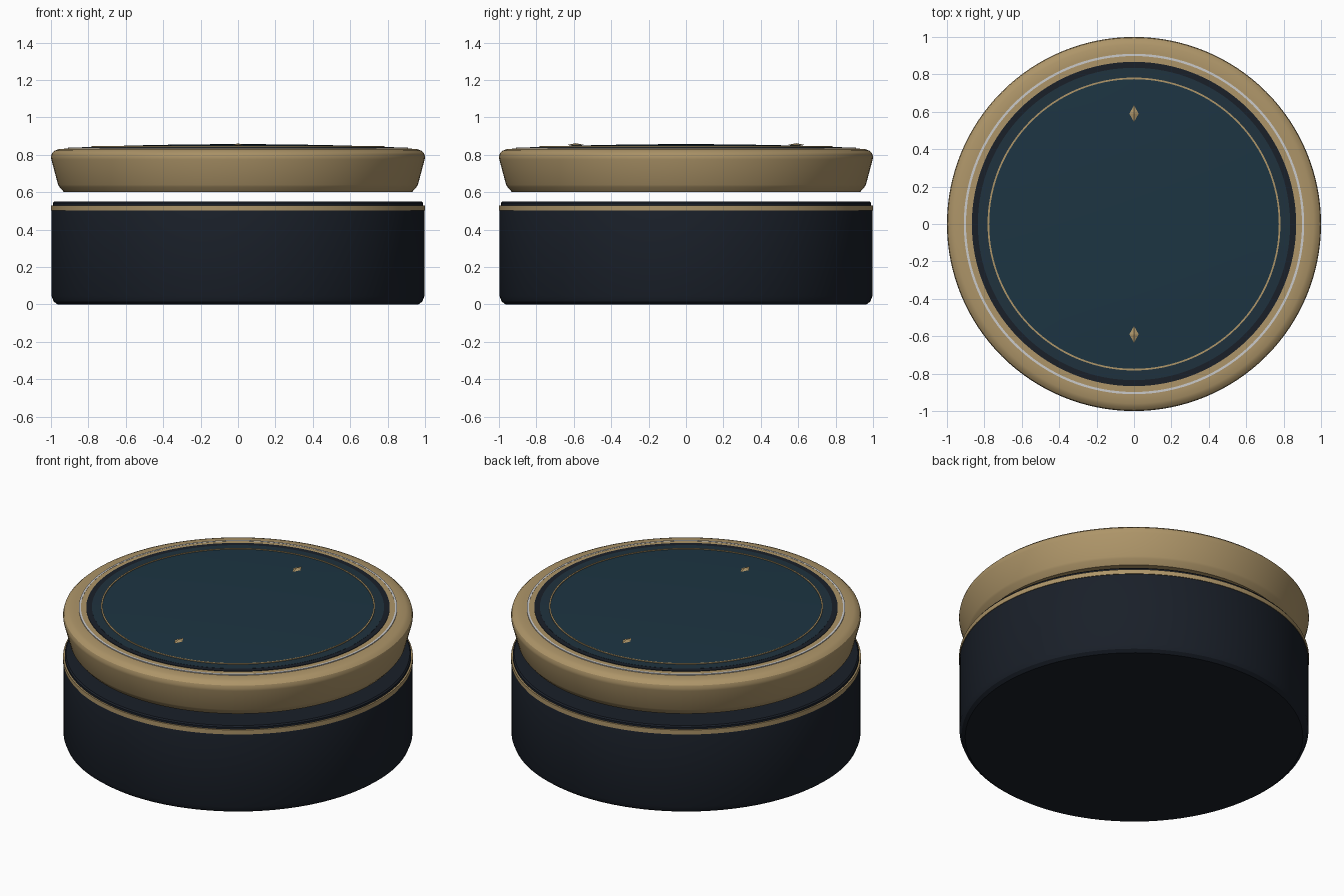
import bpy, bmesh, math

if "Cube" in bpy.data.objects:
    bpy.data.objects.remove(bpy.data.objects["Cube"])

SEG = 128


def material(name, color):
    m = bpy.data.materials.new(name)
    m.diffuse_color = (*color, 1)
    m.use_nodes = True
    m.node_tree.nodes["Principled BSDF"].inputs["Base Color"].default_value = m.diffuse_color
    return m


NAVY = material("navy", (0.010, 0.014, 0.022))
GOLD = material("gold", (0.42, 0.30, 0.14))
TEAL = material("teal", (0.012, 0.035, 0.055))
TEAL_EDGE = material("teal_edge", (0.014, 0.032, 0.048))
SILVER = material("silver", (0.55, 0.55, 0.55))


def finish(name, bm, mat, smooth=True):
    bmesh.ops.recalc_face_normals(bm, faces=bm.faces)
    me = bpy.data.meshes.new(name)
    bm.to_mesh(me)
    bm.free()
    ob = bpy.data.objects.new(name, me)
    bpy.context.collection.objects.link(ob)
    me.materials.append(mat)
    if smooth:
        bpy.ops.object.select_all(action='DESELECT')
        ob.select_set(True)
        bpy.context.view_layer.objects.active = ob
        bpy.ops.object.shade_smooth_by_angle(angle=math.radians(30))
    return ob


def lathe(name, profile, mat, closed=False):
    """Spin an (r, z) profile round z; r = 0 makes a pole."""
    bm = bmesh.new()
    rings = []
    for r, z in profile:
        if r == 0:
            rings.append([bm.verts.new((0, 0, z))] * SEG)
        else:
            rings.append([bm.verts.new((r * math.cos(2 * math.pi * i / SEG),
                                        r * math.sin(2 * math.pi * i / SEG), z))
                          for i in range(SEG)])
    pairs = list(zip(rings, rings[1:]))
    if closed:
        pairs.append((rings[-1], rings[0]))
    for a, b in pairs:
        for i in range(SEG):
            j = (i + 1) % SEG
            bm.faces.new(list(dict.fromkeys((a[i], a[j], b[j], b[i]))))
    return finish(name, bm, mat)


def ring(name, r0, r1, z0, z1, mat):
    return lathe(name, [(r0, z0), (r1, z0), (r1, z1), (r0, z1)], mat, True)


# base body with chamfered foot and inset top rim
lathe("base_body", [(0, 0), (0.965, 0), (0.985, 0.015), (0.997, 0.045), (0.997, 0.50),
                    (0.99, 0.525), (0.99, 0.543), (0.982, 0.55), (0, 0.55)], NAVY)
# gold band round the base
ring("base_band", 0.97, 1.0, 0.502, 0.53, GOLD)

# floating gold lid, flared upward with a rounded shoulder
lathe("lid_body", [(0, 0.60), (0.93, 0.60), (0.955, 0.628), (0.962, 0.64), (0.998, 0.775),
                   (1.0, 0.79), (0.995, 0.808), (0.98, 0.822), (0.96, 0.83),
                   (0.92, 0.833), (0, 0.833)], GOLD)
# rings set into the lid top
ring("lid_silver_ring", 0.898, 0.91, 0.82, 0.838, SILVER)
ring("lid_gold_ring", 0.86, 0.898, 0.82, 0.837, GOLD)
ring("lid_dark_ring", 0.82, 0.867, 0.82, 0.840, NAVY)


# shallow domed top plate
def dome(r):
    return 0.857 - 0.016 * (r / 0.835) ** 2


lathe("top_plate", [(0, 0.82), (0.78, 0.82)] +
      [(r, dome(r)) for r in (0.78, 0.65, 0.5, 0.35, 0.18)] + [(0, dome(0))], TEAL)
lathe("top_plate_edge", [(0.775, 0.82), (0.835, 0.82), (0.835, dome(0.835)),
                         (0.775, dome(0.775))], TEAL_EDGE, True)
ring("inlay_ring", 0.774, 0.783, 0.83, dome(0.778) + 0.004, GOLD)

# two faceted diamond markers
for name, s in (("front_marker", -1), ("back_marker", 1)):
    bm = bmesh.new()
    cy, z = s * 0.59, 0.853
    rim = [bm.verts.new((x, cy + y, z)) for x, y in
           ((0.025, 0), (0, 0.045), (-0.025, 0), (0, -0.045))]
    for tip in (bm.verts.new((0, cy, z + 0.009)), bm.verts.new((0, cy, z - 0.009))):
        for i in range(4):
            bm.faces.new((rim[i], rim[(i + 1) % 4], tip))
    finish(name, bm, GOLD, False)
